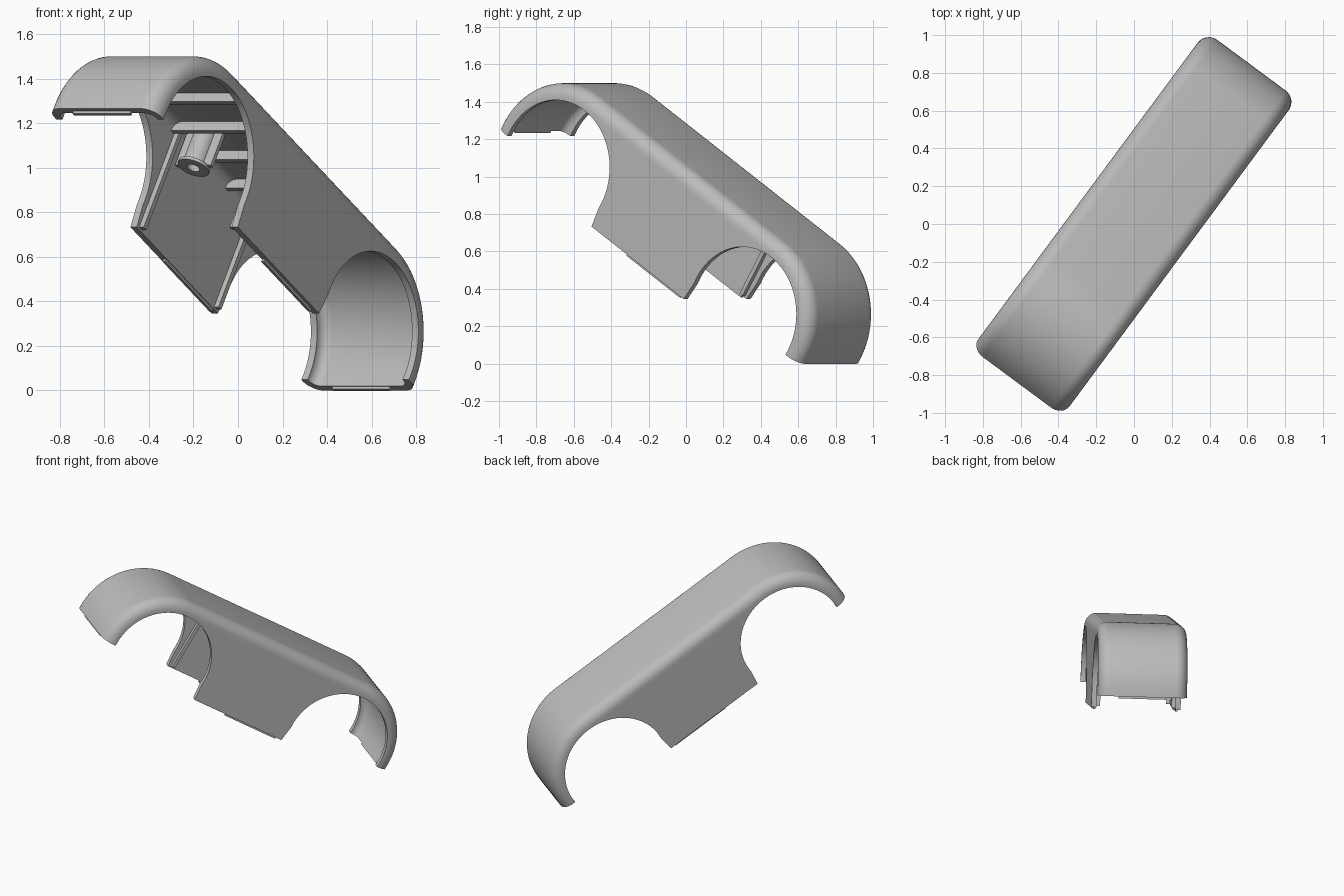
import bpy, bmesh, math
from mathutils import Matrix, Vector

if "Cube" in bpy.data.objects:
    bpy.data.objects.remove(bpy.data.objects["Cube"], do_unlink=True)

# Cover dimensions, in its own frame: x along, y across, z out of the roof
LENGTH = 1.469      # between the two arch centres
OUTER, INNER = 0.45, 0.412
HALF, INNER_HALF = 0.30, 0.265
ARCH = 0.36
CUT, SKIRT = -0.03, -0.14

# Frame tilted down and turned on the ground
tilt = math.radians(32.3)
along = Vector((0.595, 0.804, 0)).normalized()
up = Vector((0, 0, 1))
axis_x = along * math.cos(tilt) - up * math.sin(tilt)
axis_z = along * math.sin(tilt) + up * math.cos(tilt)
axis_y = axis_z.cross(axis_x)
origin = along * -0.646 + up * 1.05
FRAME = Matrix((axis_x, axis_y, axis_z)).transposed().to_4x4()
FRAME.translation = origin

grey = bpy.data.materials.new("plain grey")
grey.use_nodes = True
grey.diffuse_color = (0.5, 0.5, 0.5, 1)
grey.node_tree.nodes["Principled BSDF"].inputs["Base Color"].default_value = (0.5, 0.5, 0.5, 1)


def make(name, bm):
    bmesh.ops.recalc_face_normals(bm, faces=bm.faces[:])
    mesh = bpy.data.meshes.new(name)
    bm.to_mesh(mesh)
    bm.free()
    mesh.materials.append(grey)
    ob = bpy.data.objects.new(name, mesh)
    bpy.context.collection.objects.link(ob)
    ob.matrix_world = FRAME
    return ob


def loft(name, rings):
    """Skin between matching closed rings and cap both ends."""
    bm = bmesh.new()
    loops = [[bm.verts.new(p) for p in ring] for ring in rings]
    for a, b in zip(loops, loops[1:]):
        for i in range(len(a)):
            j = (i + 1) % len(a)
            bm.faces.new((a[i], a[j], b[j], b[i]))
    bm.faces.new(loops[0])
    bm.faces.new(loops[-1])
    return make(name, bm)


def arc(cx, radius, start, end, steps=24):
    out = []
    for i in range(steps + 1):
        t = math.radians(start + (end - start) * i / steps)
        out.append((cx + radius * math.cos(t), radius * math.sin(t)))
    return out


def hull(name, radius, half, fillet):
    """Round-ended block whose long edges are filleted."""
    sections = []
    for i in range(9):
        t = math.pi / 2 * i / 8
        sections.append((half - fillet * (1 - math.sin(math.pi / 2 - t)),
                         fillet * (1 - math.sin(t))))
    sections = [(-w, d) for w, d in sections] + [(w, d) for w, d in reversed(sections)]
    rings = []
    for w, d in sections:
        r = radius - d
        pts = [(-r, -0.3)] + arc(0, r, 180, 90) + arc(LENGTH, r, 90, 0) + [(LENGTH + r, -0.3)]
        rings.append([(x, w, z) for x, z in pts])
    return loft(name, rings)


def box(name, x, y, z):
    """Block from three (low, high) ranges."""
    return loft(name, [[(x[0], y[0], h), (x[1], y[0], h), (x[1], y[1], h), (x[0], y[1], h)]
                       for h in z])


def subtract(target, cutter):
    mod = target.modifiers.new("cut", "BOOLEAN")
    mod.operation = "DIFFERENCE"
    mod.solver = "EXACT"
    mod.object = cutter
    cutter.hide_render = True
    bpy.context.view_layer.update()
    graph = bpy.context.evaluated_depsgraph_get()
    mesh = bpy.data.meshes.new_from_object(target.evaluated_get(graph))
    target.modifiers.clear()
    target.data = mesh
    bpy.data.objects.remove(cutter, do_unlink=True)


def smooth(ob):
    bpy.ops.object.select_all(action="DESELECT")
    ob.select_set(True)
    bpy.context.view_layer.objects.active = ob
    bpy.ops.object.shade_smooth_by_angle(angle=math.radians(32))


# Hollow cover
cover = hull("cover_shell", OUTER, HALF, 0.075)
subtract(cover, hull("hollow_cutter", INNER, INNER_HALF, 0.045))

# Wheel arches and lower edge, cut by one long prism
start = math.degrees(math.asin(CUT / ARCH))
flare = 0.372
outline = [(-1, CUT)] + arc(0, ARCH, 180 - start, start, 40)
outline += [(flare, SKIRT), (LENGTH - flare, SKIRT)]
outline += arc(LENGTH, ARCH, 180 - start, start, 40)
outline += [(LENGTH + 1, CUT), (LENGTH + 1, -1), (-1, -1)]
subtract(cover, loft("arch_cutter", [[(x, y, z) for x, z in outline] for y in (-1, 1)]))
smooth(cover)

# Cross ribs under the roof
for i in range(6):
    x = 0.13 + i * (LENGTH - 0.26) / 5
    box(f"roof_rib_{i + 1}", (x - 0.013, x + 0.013), (-0.27, 0.27), (0.365, 0.42))

# Upright ribs and locating lips on both side walls
for side, label in ((-1, "left"), (1, "right")):
    wall = sorted((side * 0.24, side * 0.27))
    for x, end in ((0.4, "rear"), (LENGTH - 0.4, "front")):
        box(f"{label}_wall_rib_{end}", (x - 0.012, x + 0.012), wall, (SKIRT + 0.01, 0.41))
    lip = sorted((side * 0.268, side * 0.283))
    box(f"{label}_skirt_lip", (0.64, 1.06), lip, (SKIRT - 0.014, SKIRT + 0.03))

# Locating lips on the two fender ends
for x, end in ((-0.43, "upper"), (LENGTH + 0.415, "lower")):
    box(f"{end}_fender_lip", (x, x + 0.015), (-0.16, 0.16), (CUT - 0.014, CUT + 0.03))

# Screw post: turned tube with a collar and two fins
post_x, post_y = 0.46, 0.15
turned = ((0.03, 0.40), (0.055, 0.42), (0.055, 0.245), (0.075, 0.245),
          (0.075, 0.23), (0.03, 0.23))
bm = bmesh.new()
rings = []
for i in range(32):
    t = math.tau * i / 32
    rings.append([bm.verts.new((post_x + r * math.cos(t), post_y + r * math.sin(t), z))
                  for r, z in turned])
for i, ring in enumerate(rings):
    nxt = rings[(i + 1) % 32]
    for j in range(len(turned)):
        k = (j + 1) % len(turned)
        bm.faces.new((ring[j], ring[k], nxt[k], nxt[j]))
smooth(make("screw_post", bm))
for side, label in ((-1, "inner"), (1, "outer")):
    y = sorted((post_y + side * 0.05, post_y + side * 0.1))
    box(f"post_fin_{label}", (post_x - 0.01, post_x + 0.01), y, (0.24, 0.42))
